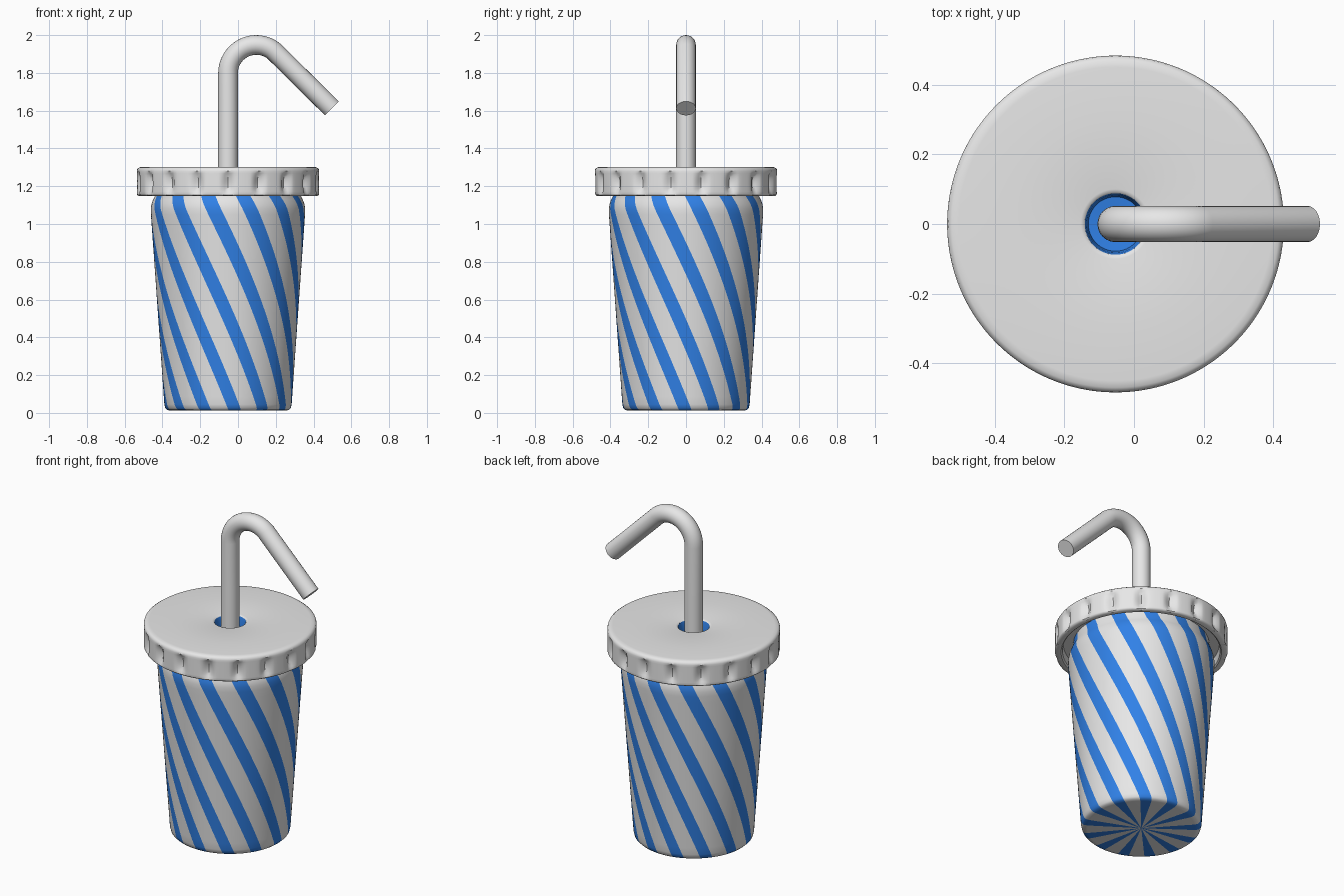
import bpy, math
from mathutils import Vector

cube = bpy.data.objects.get("Cube")
if cube:
    bpy.data.objects.remove(cube, do_unlink=True)

CX = -0.053          # axis of the cup
TAU = 2 * math.pi


def make_material(name, rgb):
    m = bpy.data.materials.new(name)
    m.use_nodes = True
    m.diffuse_color = (*rgb, 1)
    b = m.node_tree.nodes["Principled BSDF"]
    b.inputs["Base Color"].default_value = (*rgb, 1)
    b.inputs["Roughness"].default_value = 0.6
    return m


WHITE = make_material("white", (0.8, 0.8, 0.8))
BLUE = make_material("blue", (0.03, 0.22, 0.8))


def make_object(name, verts, faces, mats, angle=40):
    me = bpy.data.meshes.new(name)
    me.from_pydata(verts, [], faces)
    for m in mats:
        me.materials.append(m)
    ob = bpy.data.objects.new(name, me)
    bpy.context.collection.objects.link(ob)
    bpy.ops.object.select_all(action='DESELECT')
    ob.select_set(True)
    bpy.context.view_layer.objects.active = ob
    bpy.ops.object.shade_smooth_by_angle(angle=math.radians(angle))
    return ob


def lathe(name, profile, angles, mats, twist=None, shape=None, rule=None):
    """Revolve (radius, height) points, with optional twist and radius change."""
    n = len(angles)
    verts = []
    for r, z in profile:
        for a in angles:
            rr = shape(r, z, a) if shape else r
            t = a + (twist(z) if twist else 0)
            verts.append((CX + rr * math.sin(t), -rr * math.cos(t), z))
    faces = [(i * n + j, i * n + (j + 1) % n, (i + 1) * n + (j + 1) % n, (i + 1) * n + j)
             for i in range(len(profile) - 1) for j in range(n)]
    ob = make_object(name, verts, faces, mats)
    if rule:
        for p in ob.data.polygons:
            p.material_index = rule(p.index % n)
    return ob


# Cup: columns follow the twisted stripes
STRIPES, BLUE_PART, TURN, START = 13, 0.42, math.radians(77), math.radians(6.4)
BLUE_COLS, COLS = 3, 7
step = TAU / STRIPES
angles = []
for s in range(STRIPES):
    for k in range(COLS):
        if k < BLUE_COLS:
            f = BLUE_PART * k / BLUE_COLS
        else:
            f = BLUE_PART + (1 - BLUE_PART) * (k - BLUE_COLS) / (COLS - BLUE_COLS)
        angles.append(START + step * (s + f - BLUE_PART / 2))

profile = [(0.001, 0.012), (0.3, 0.012), (0.322, 0.015), (0.332, 0.025), (0.337, 0.045)]
profile += [(0.337 + 0.071 * i / 24, 0.045 + 1.005 * i / 24) for i in range(1, 25)]
profile += [(0.409, 1.08), (0.405, 1.105), (0.396, 1.13), (0.386, 1.15), (0.38, 1.2)]
lathe("cup", profile, angles, [WHITE, BLUE],
      twist=lambda z: -TURN * (z - 0.012) / 1.13,
      rule=lambda j: 1 if j % COLS < BLUE_COLS else 0)

# Lid with a dimpled rim
DIMPLES = 18


def dimple(r, z, a):
    if r < 0.47:
        return r
    band = max(0.0, 1 - ((z - 1.215) / 0.065) ** 2)
    return r - 0.028 * band * max(0.0, math.cos(DIMPLES * a)) ** 2


lid_profile = [(0.37, 1.2), (0.435, 1.2), (0.44, 1.155), (0.448, 1.148), (0.472, 1.148), (0.481, 1.154)]
lid_profile += [(0.483, 1.16 + 0.12 * i / 10) for i in range(11)]
lid_profile += [(0.48, 1.292), (0.469, 1.3), (0.45, 1.302), (0.3, 1.302), (0.1, 1.302),
                (0.092, 1.3), (0.088, 1.296)]
ring = [TAU * i / (DIMPLES * 10) for i in range(DIMPLES * 10)]
lathe("lid", lid_profile, ring, [WHITE], shape=dimple)

# Funnel around the straw
lathe("straw_hole", [(0.088, 1.296), (0.083, 1.28), (0.078, 1.24), (0.03, 1.235)], ring[::4], [BLUE])

# Bent straw: straight, arc, straight
R, BEND, RAD = 0.15, math.radians(128), 0.052
path = [(CX, 1.2), (CX, 1.5)]
top = 1.948 - R
path += [(CX + R * (1 - math.cos(BEND * i / 16)), top + R * math.sin(BEND * i / 16)) for i in range(17)]
path.append((0.497, 1.612))
points = [Vector((x, 0, z)) for x, z in path]


def tube_rings(pts, radius, sides=24):
    verts = []
    for i, p in enumerate(pts):
        d = (pts[min(i + 1, len(pts) - 1)] - pts[max(i - 1, 0)]).normalized()
        u = Vector((0, 1, 0))
        v = d.cross(u)
        for k in range(sides):
            a = TAU * k / sides
            verts.append(p + radius * (u * math.cos(a) + v * math.sin(a)))
    return verts


SIDES = 24
out_dir = (points[-1] - points[-2]).normalized()
inner_end = points[-1] - out_dir * 0.09
verts = tube_rings(points, RAD) + tube_rings([points[-1], inner_end], RAD - 0.006)
rings = len(points) + 2
faces = [(i * SIDES + k, i * SIDES + (k + 1) % SIDES,
          (i + 1) * SIDES + (k + 1) % SIDES, (i + 1) * SIDES + k)
         for i in range(rings - 1) for k in range(SIDES)]
faces.append([(rings - 1) * SIDES + k for k in range(SIDES)])
straw = make_object("straw", verts, faces, [WHITE, BLUE])
straw.data.polygons[len(faces) - 1].material_index = 1
